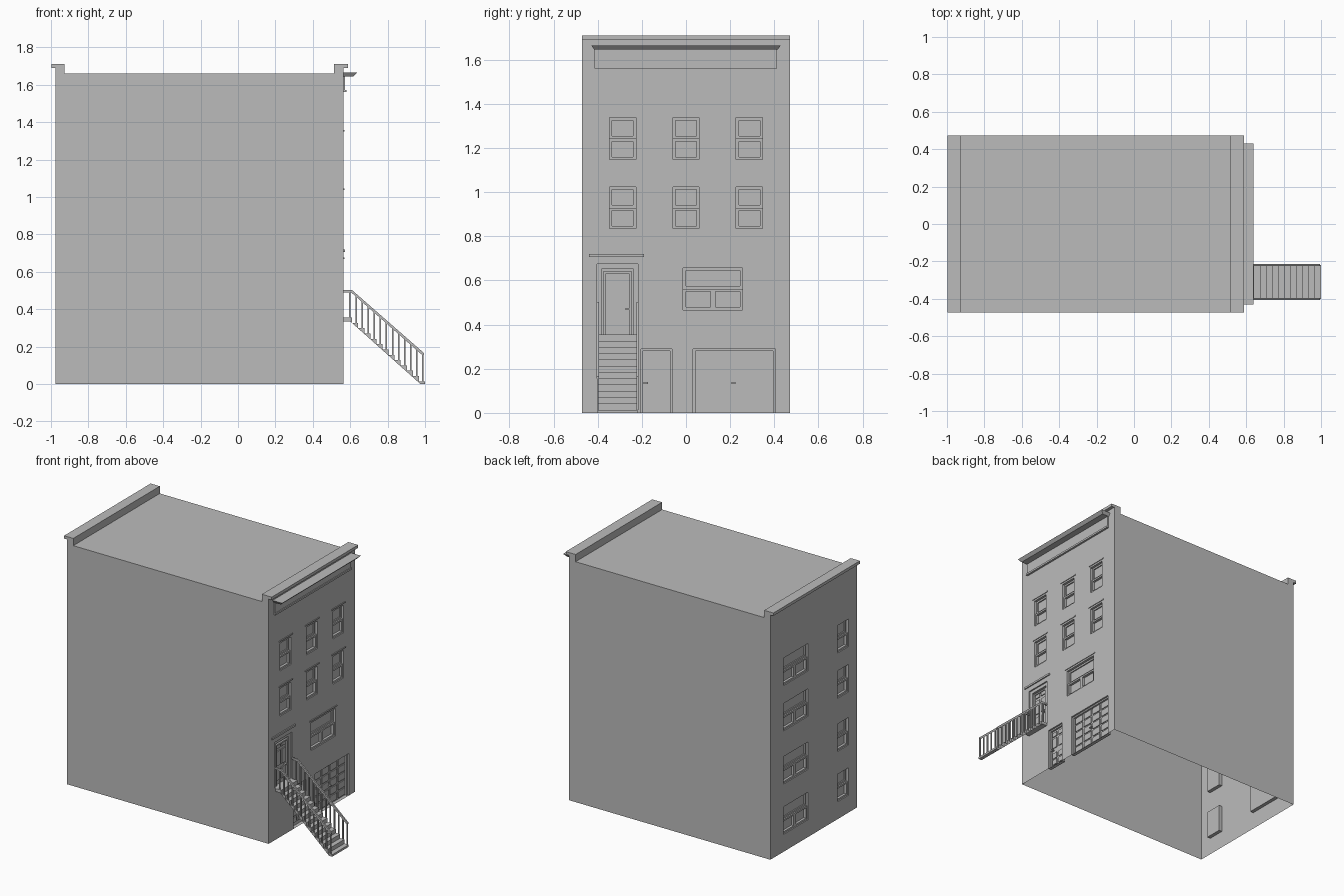
import bpy, bmesh
from mathutils import Vector

cube = bpy.data.objects.get("Cube")
if cube:
    bpy.data.objects.remove(cube)

GREY = (0.5, 0.5, 0.5, 1)
mat = bpy.data.materials.new("plain grey")
mat.use_nodes = True
mat.diffuse_color = GREY
mat.node_tree.nodes["Principled BSDF"].inputs["Base Color"].default_value = GREY

FRONT, BACK = (0.565, 1), (-0.975, -1)      # wall x and outward direction
HALF, ROOF, RECESS = 0.472, 1.66, 0.025


def finish(name, bm):
    mesh = bpy.data.meshes.new(name)
    bm.to_mesh(mesh)
    bm.free()
    mesh.materials.append(mat)
    obj = bpy.data.objects.new(name, mesh)
    bpy.context.collection.objects.link(obj)
    return obj


def quad(bm, points, normal):
    f = bm.faces.new([bm.verts.new(p) for p in points])
    f.normal_update()
    if f.normal.dot(Vector(normal)) < 0:
        f.normal_flip()


def box(bm, x, y, z):
    """Box between (low, high) pairs on each axis."""
    verts = bmesh.ops.create_cube(bm, size=1)["verts"]
    for v in verts:
        v.co = [r[0] + (c + 0.5) * (r[1] - r[0]) for c, r in zip(v.co, (x, y, z))]


def plate(bm, wall, depth, y, z):
    """Box placed by distance out from a wall."""
    box(bm, sorted(wall[0] + wall[1] * d for d in depth), y, z)


def prism(name, profile, y):
    """Extrude an x-z profile along y."""
    bm = bmesh.new()
    f = bm.faces.new([bm.verts.new((px, y[0], pz)) for px, pz in profile])
    out = bmesh.ops.extrude_face_region(bm, geom=[f])["geom"]
    bmesh.ops.translate(bm, vec=(0, y[1] - y[0], 0),
                        verts=[g for g in out if isinstance(g, bmesh.types.BMVert)])
    bmesh.ops.recalc_face_normals(bm, faces=bm.faces)
    return finish(name, bm)


def frame(bm, wall, depth, y, z, t, sill=True):
    """Rectangular border of width t inside the given bounds."""
    plate(bm, wall, depth, (y[0], y[0] + t), z)
    plate(bm, wall, depth, (y[1] - t, y[1]), z)
    inner = (y[0] + t, y[1] - t)
    plate(bm, wall, depth, inner, (z[1] - t, z[1]))
    if sill:
        plate(bm, wall, depth, inner, (z[0], z[0] + t))


def pierced_wall(bm, wall, holes):
    """Flat wall with recessed openings, each closed by a back panel."""
    x, s = wall
    ys = sorted({-HALF, HALF, *(v for h in holes for v in h[0])})
    zs = sorted({0, ROOF, *(v for h in holes for v in h[1])})
    for y0, y1 in zip(ys, ys[1:]):
        for z0, z1 in zip(zs, zs[1:]):
            my, mz = (y0 + y1) / 2, (z0 + z1) / 2
            if not any(a[0] < my < a[1] and b[0] < mz < b[1] for a, b in holes):
                quad(bm, [(x, y0, z0), (x, y1, z0), (x, y1, z1), (x, y0, z1)], (s, 0, 0))
    b = x - s * RECESS
    for (y0, y1), (z0, z1) in holes:
        quad(bm, [(b, y0, z0), (b, y1, z0), (b, y1, z1), (b, y0, z1)], (s, 0, 0))
        for y, n in ((y0, 1), (y1, -1)):
            quad(bm, [(x, y, z0), (b, y, z0), (b, y, z1), (x, y, z1)], (0, n, 0))
        for z, n in ((z0, 1), (z1, -1)):
            quad(bm, [(x, y0, z), (b, y0, z), (b, y1, z), (x, y1, z)], (0, 0, n))


def window(name, wall, y, z, wide):
    """Recessed upper sash over a lower sash that sits further out."""
    bm = bmesh.new()
    mid = (z[0] + z[1]) / 2
    frame(bm, wall, (-RECESS, -0.017), y, (mid, z[1]), 0.012)
    halves = [(y[0], sum(y) / 2), (sum(y) / 2, y[1])] if wide else [y]
    for half in halves:
        frame(bm, wall, (-RECESS, -0.008), half, (z[0], mid), 0.012)
    finish(name, bm)


def panel_door(name, wall, y, z, cols, rows, knob):
    """Door trim, raised panels in given z rows, and a handle."""
    bm = bmesh.new()
    frame(bm, wall, (-RECESS, -0.012), y, z, 0.01, sill=False)
    w = (y[1] - y[0] - 0.02) / cols
    for c in range(cols):
        left = y[0] + 0.01 + c * w
        for r in rows:
            plate(bm, wall, (-RECESS, -0.019), (left + 0.008, left + w - 0.008), r)
    ky, kz = knob
    plate(bm, wall, (-RECESS, -0.008), (ky - 0.01, ky + 0.01), (kz - 0.004, kz + 0.004))
    finish(name, bm)


# Opening layout
tops = [0.31, 0.657, 1.024, 1.337]
span = lambda centre, width: (centre - width / 2, centre + width / 2)
rise = lambda top: (top - 0.19, top)
front_windows = [(span(c, 0.12), rise(t)) for t in tops[2:] for c in (-0.287, 0, 0.287)]
front_windows.append((span(0.122, 0.27), rise(tops[1])))
back_windows = [(span(c, w), rise(t)) for t in tops for c, w in ((0.195, 0.27), (-0.32, 0.12))]
entry = ((-0.403, -0.217), (0.355, 0.675))
side_door = ((-0.204, -0.063), (0, 0.29))
garage = ((0.032, 0.405), (0, 0.29))

# Building shell, open underneath
bm = bmesh.new()
pierced_wall(bm, FRONT, front_windows + [entry, side_door, garage])
pierced_wall(bm, BACK, back_windows)
xa, xb = BACK[0], FRONT[0]
for s in (-1, 1):
    y = s * HALF
    quad(bm, [(xa, y, 0), (xb, y, 0), (xb, y, ROOF), (xa, y, ROOF)], (0, s, 0))
quad(bm, [(xa, -HALF, ROOF), (xb, -HALF, ROOF), (xb, HALF, ROOF), (xa, HALF, ROOF)], (0, 0, 1))
finish("building_shell", bm)

# Windows and the lintels over the front ones
for label, wall, group in (("front", FRONT, front_windows), ("back", BACK, back_windows)):
    for i, (y, z) in enumerate(group):
        window(f"{label}_window_{i + 1}", wall, y, z, y[1] - y[0] > 0.2)
bm = bmesh.new()
for y, z in front_windows:
    plate(bm, FRONT, (0, 0.005), (y[0] - 0.015, y[1] + 0.015), (z[1] + 0.012, z[1] + 0.02))
plate(bm, FRONT, (0, 0.008), (-0.44, -0.19), (0.707, 0.72))
finish("lintels", bm)

# Doors
panel_door("entry_door", FRONT, (-0.375, -0.245), (0.355, 0.64), 2,
           [(0.385, 0.46), (0.485, 0.585), (0.605, 0.63)], (-0.265, 0.47))
bm = bmesh.new()
frame(bm, FRONT, (-RECESS, -0.01), *entry, 0.022, sill=False)
finish("entry_door_trim", bm)
panel_door("side_door", FRONT, *side_door, 2,
           [(0.025, 0.06), (0.07, 0.11), (0.15, 0.22), (0.235, 0.265)], (-0.182, 0.135))
panel_door("garage_door", FRONT, *garage, 4,
           [(0.01 + i * 0.055, 0.055 + i * 0.055) for i in range(5)], (0.215, 0.135))

# Parapets at both ends, with an overhanging cap
for label, (x, s), inner in (("front", FRONT, 0.513), ("back", BACK, -0.928)):
    prism(f"{label}_parapet", [(inner, ROOF), (x, ROOF), (x, 1.69), (x + s * 0.023, 1.69),
                               (x + s * 0.023, 1.71), (inner, 1.71)], (-HALF, HALF))

# Cornice: frieze board, lower trim and flared crown
bm = bmesh.new()
plate(bm, FRONT, (0, 0.008), (-0.415, 0.412), (1.573, 1.645))
plate(bm, FRONT, (0, 0.014), (-0.415, 0.412), (1.56, 1.573))
finish("frieze", bm)
bm = bmesh.new()
plate(bm, FRONT, (0, 0.073), (-0.43, 0.43), (1.645, 1.665))
for v in bm.verts:
    if v.co.z < 1.65 and v.co.x > 0.6:
        v.co.x -= 0.02
    if v.co.z < 1.65:
        v.co.y *= 0.965
finish("cornice_crown", bm)

# Staircase with a small landing and sloped underside
STEPS, X0, TOP = 12, 0.61, 0.355
run, drop = (1 - X0) / STEPS, TOP / (STEPS + 0.5)
profile = [(xb, TOP - 0.02), (xb, TOP), (X0, TOP)]
for i in range(1, STEPS + 1):
    z = TOP - i * drop
    profile += [(X0 + (i - 1) * run, z), (X0 + i * run, z)]
profile += [(1, 0), (0.975, 0), (X0 - 0.01, TOP - 0.02)]
prism("staircase", profile, (-0.4, -0.22))

# Railings: sloped handrail with one baluster per step on each side
for label, y in (("right", -0.4), ("left", -0.22)):
    edges = (y - 0.005, y + 0.005)
    prism(f"{label}_handrail", [(xb, 0.49), (X0 - 0.005, 0.49), (0.985, 0.155), (0.995, 0.155),
                                (0.995, 0.165), (X0, 0.502), (xb, 0.502)], edges)
    bm = bmesh.new()
    for i in range(-1, STEPS):
        x = X0 + (i + 0.65) * run
        floor = TOP - max(0, i + 1) * drop
        top = 0.492 - max(0, x - X0) * 0.88
        box(bm, (x - 0.004, x + 0.004), (y - 0.004, y + 0.004), (floor, top))
    finish(f"{label}_balusters", bm)
